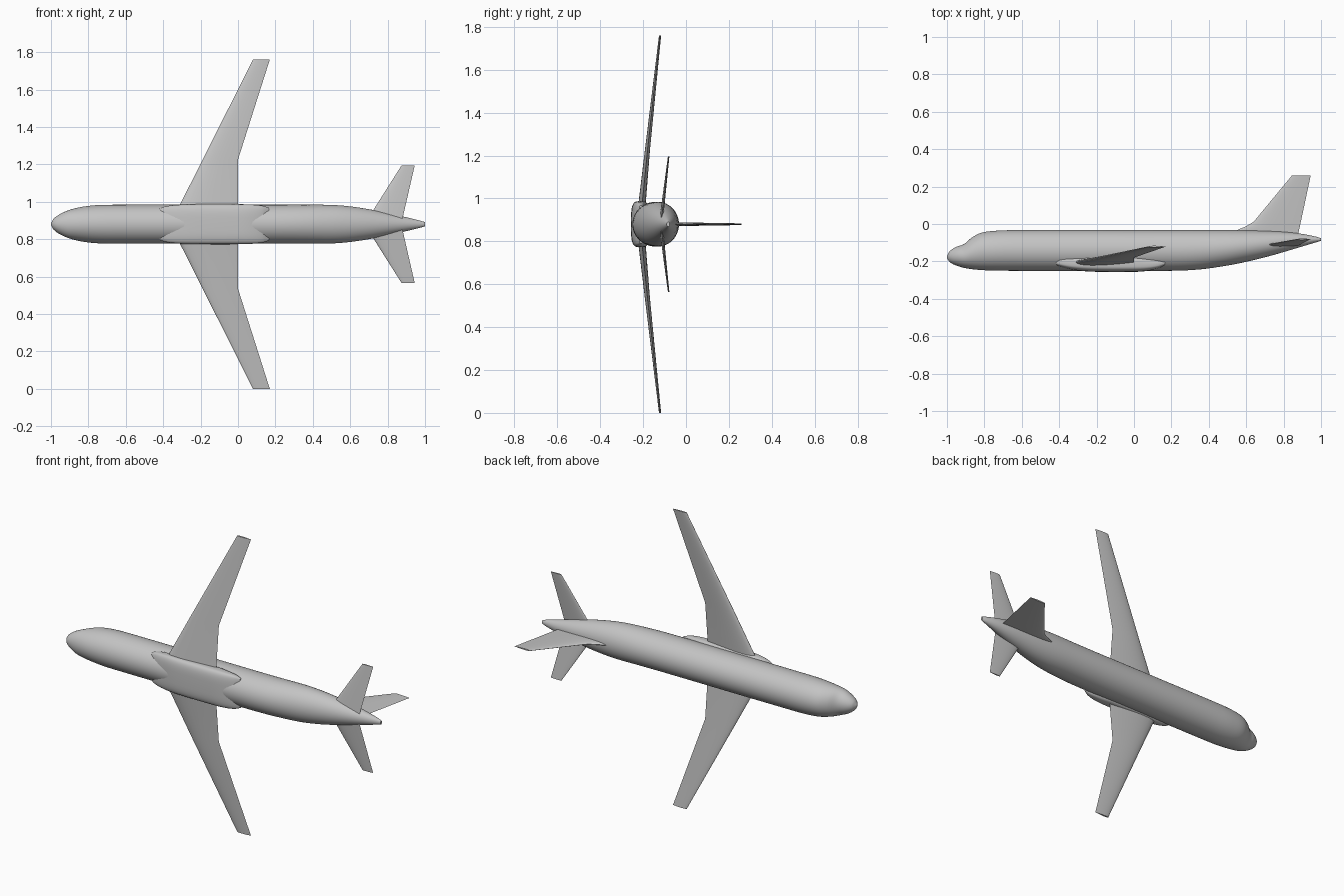
import bpy, bmesh, math
from mathutils import Vector

cube = bpy.data.objects.get("Cube")
if cube:
    bpy.data.objects.remove(cube, do_unlink=True)

MID = 0.88  # height of the plane of symmetry

grey = bpy.data.materials.new("light_grey")
grey.use_nodes = True
grey.diffuse_color = (0.55, 0.55, 0.55, 1)
grey.node_tree.nodes["Principled BSDF"].inputs["Base Color"].default_value = grey.diffuse_color


def loft(name, rings, angle, mirror=False):
    """Skin a list of closed rings, cap both ends and shade smooth."""
    bm = bmesh.new()
    loops = [[bm.verts.new(p) for p in ring] for ring in rings]
    n = len(loops[0])
    for a, b in zip(loops, loops[1:]):
        for i in range(n):
            j = (i + 1) % n
            bm.faces.new((a[i], a[j], b[j], b[i]))
    bm.faces.new(loops[0])
    bm.faces.new(loops[-1])
    bmesh.ops.recalc_face_normals(bm, faces=bm.faces)
    mesh = bpy.data.meshes.new(name)
    bm.to_mesh(mesh)
    bm.free()
    mesh.materials.append(grey)
    obj = bpy.data.objects.new(name, mesh)
    obj.location.z = MID
    bpy.context.collection.objects.link(obj)
    bpy.ops.object.select_all(action="DESELECT")
    obj.select_set(True)
    bpy.context.view_layer.objects.active = obj
    bpy.ops.object.shade_smooth_by_angle(angle=math.radians(angle))
    if mirror:
        mod = obj.modifiers.new("Mirror", "MIRROR")
        mod.use_axis = (False, False, True)
    return obj


def spline(rows, steps=4):
    """Catmull-Rom interpolation through rows of numbers."""
    rows = [Vector(r) for r in rows]
    out = []
    for i in range(len(rows) - 1):
        p1, p2 = rows[i], rows[i + 1]
        p0, p3 = rows[max(i - 1, 0)], rows[min(i + 2, len(rows) - 1)]
        # tangents scaled for uneven station spacing
        dx = p2[0] - p1[0]
        m1 = (p2 - p0) * (dx / (p2[0] - p0[0]))
        m2 = (p3 - p1) * (dx / (p3[0] - p1[0]))
        for s in range(steps):
            t = s / steps
            h = t * t * (3 - 2 * t)
            out.append(p1 * (1 - h) + p2 * h
                       + m1 * (t * (1 - t) ** 2) - m2 * (t * t * (1 - t)))
    return out + [rows[-1]]


def oval(x, top, bottom, half, power=2, n=48):
    """Superellipse cross-section across the body."""
    def bend(v):
        return math.copysign(abs(v) ** (2 / power), v)
    ring = []
    for i in range(n):
        a = 2 * math.pi * i / n
        y = (top + bottom) / 2 + (top - bottom) / 2 * bend(math.cos(a))
        ring.append((x, y, half * bend(math.sin(a))))
    return ring


def airfoil(front, back, thick, n=12):
    """Symmetric section as (x, offset) pairs, round nose and thin tail."""
    def half(c):
        return thick * (1.485 * c ** 0.5 - 0.63 * c - 1.758 * c**2
                        + 1.4215 * c**3 - 0.508 * c**4)
    cs = [(1 - math.cos(math.pi * i / n)) / 2 for i in range(n + 1)]
    upper = [(front + (back - front) * c, half(c)) for c in cs]
    lower = [(x, -h) for x, h in reversed(upper[1:-1])]
    return upper + lower


# Fuselage: station, top, bottom, half width
body = [
    (-1, -0.172, -0.182, 0.005), (-0.985, -0.145, -0.204, 0.03),
    (-0.95, -0.122, -0.222, 0.055), (-0.91, -0.108, -0.234, 0.073),
    (-0.87, -0.075, -0.241, 0.085), (-0.82, -0.048, -0.246, 0.095),
    (-0.75, -0.037, -0.249, 0.102), (-0.65, -0.033, -0.25, 0.104),
    (0.2, -0.033, -0.25, 0.104), (0.35, -0.033, -0.243, 0.104),
    (0.5, -0.033, -0.222, 0.103), (0.6, -0.034, -0.202, 0.095),
    (0.7, -0.037, -0.178, 0.08), (0.8, -0.042, -0.15, 0.06),
    (0.9, -0.053, -0.12, 0.037), (0.97, -0.067, -0.099, 0.02),
    (1, -0.076, -0.09, 0.011),
]
loft("fuselage", [oval(*r) for r in spline(body)], 60)

# Boxy belly fairing under the wing roots
fairing = [
    (-0.44, -0.19, -0.21, 0.07), (-0.4, -0.18, -0.228, 0.092),
    (-0.33, -0.175, -0.245, 0.103), (-0.22, -0.17, -0.255, 0.107),
    (0, -0.17, -0.256, 0.107), (0.07, -0.18, -0.251, 0.105),
    (0.13, -0.19, -0.238, 0.099), (0.165, -0.2, -0.22, 0.088),
]
loft("belly_fairing", [oval(*r, power=3.6) for r in spline(fairing)], 60)


def panel(name, stations):
    """Mirrored lifting surface: span, front, back, y, thickness."""
    rings = [[(x, y + h, span) for x, h in airfoil(f, b, t)]
             for span, f, b, y, t in stations]
    return loft(name, rings, 40, mirror=True)


panel("wings", [
    (0.02, -0.353, 0, -0.213, 0.038), (0.105, -0.31, 0, -0.204, 0.034),
    (0.345, -0.189, 0, -0.18, 0.024), (0.88, 0.08, 0.17, -0.121, 0.01),
])
panel("tailplane", [
    (0.01, 0.682, 0.875, -0.117, 0.018), (0.315, 0.875, 0.945, -0.081, 0.007),
])

# Tail fin with a swept dorsal root: y, front, back, thickness
fin = [
    (-0.08, 0.5, 0.872, 0.018), (-0.035, 0.545, 0.882, 0.018),
    (-0.012, 0.6, 0.887, 0.017), (0.012, 0.64, 0.892, 0.016),
    (0.26, 0.845, 0.945, 0.008),
]
loft("tail_fin", [[(x, y, h) for x, h in airfoil(f, b, t)] for y, f, b, t in fin], 40)
